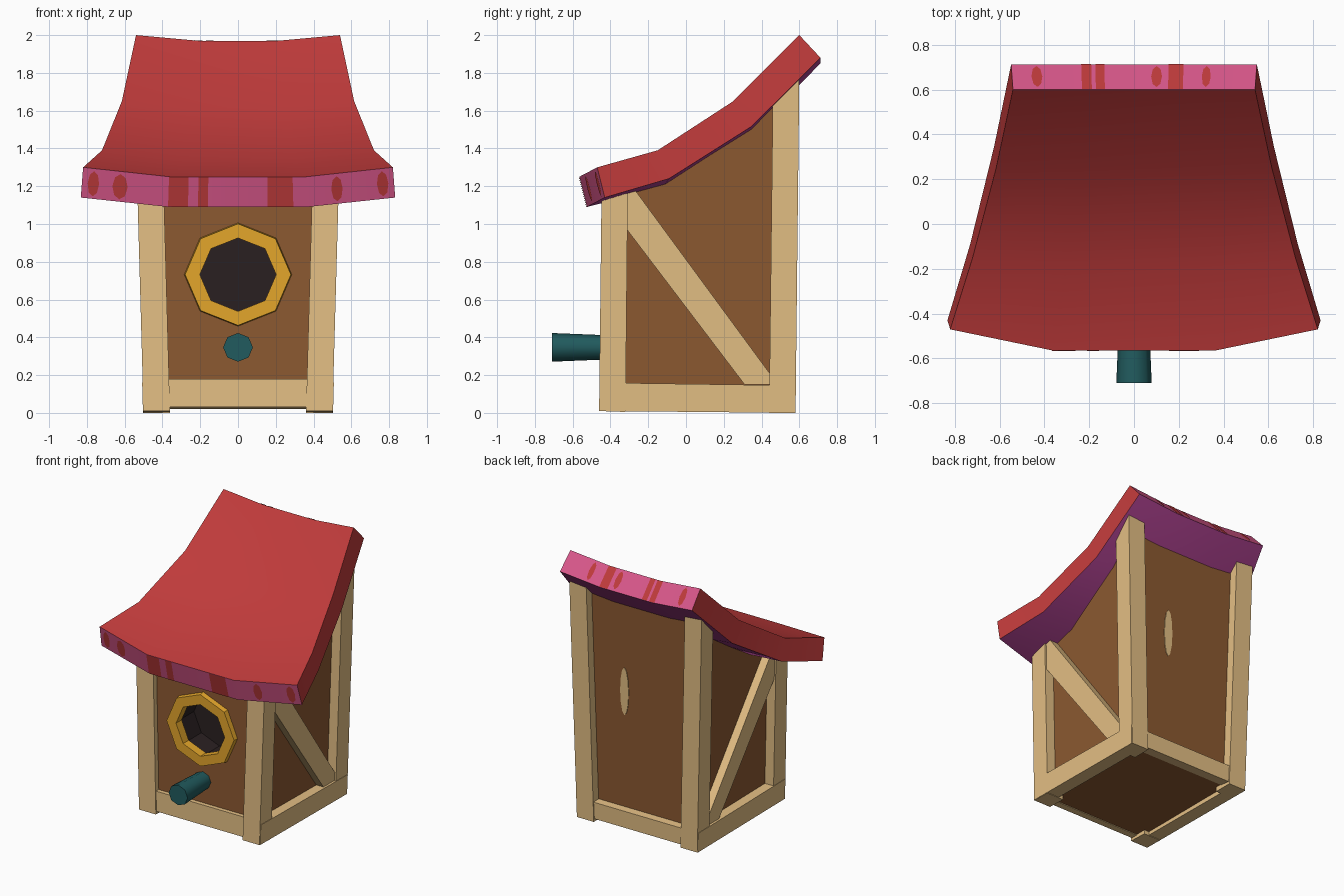
import bpy, bmesh, math
from mathutils import Vector

if "Cube" in bpy.data.objects:
    bpy.data.objects.remove(bpy.data.objects["Cube"])


def mat(name, hexcode):
    def lin(c):
        return c / 12.92 if c <= 0.04045 else ((c + 0.055) / 1.055) ** 2.4
    m = bpy.data.materials.new(name)
    m.diffuse_color = [lin(int(hexcode[i:i + 2], 16) / 255) for i in (0, 2, 4)] + [1]
    m.use_nodes = True
    m.node_tree.nodes["Principled BSDF"].inputs["Base Color"].default_value = m.diffuse_color
    return m


TAN = mat("tan timber", "E4BF84")
BROWN = mat("brown board", "8C5931")
RED = mat("red roof", "C03B3B")
PINK = mat("pink rim", "D8578A")
PURPLE = mat("purple underside", "B24494")
GOLD = mat("gold ring", "E4A62B")
TEAL = mat("teal perch", "215B5E")
DARK = mat("dark inside", "2A2021")

LEAN = 0.028      # the walls spread outward with height


def finish(name, bm, mats, recalc=True):
    if recalc:
        bmesh.ops.recalc_face_normals(bm, faces=bm.faces)
    me = bpy.data.meshes.new(name)
    bm.to_mesh(me)
    bm.free()
    for m in mats:
        me.materials.append(m)
    ob = bpy.data.objects.new(name, me)
    bpy.context.collection.objects.link(ob)
    return ob


def smooth(ob, degrees):
    bpy.ops.object.select_all(action='DESELECT')
    ob.select_set(True)
    bpy.context.view_layer.objects.active = ob
    bpy.ops.object.shade_smooth_by_angle(angle=math.radians(degrees))


def skin(bm, a, b):
    """Solid between two matching vertex loops."""
    n = len(a)
    bm.faces.new(a)
    bm.faces.new(b[::-1])
    for i in range(n):
        bm.faces.new((a[i], b[i], b[(i + 1) % n], a[(i + 1) % n]))


def side_part(name, profile, x0, x1, mats, both=True):
    """Extrude a (y, z) profile from x0 to x1, leaning out; mirrored if both."""
    bm = bmesh.new()
    for s in ((1, -1) if both else (1,)):
        loops = []
        for x in (x0, x1):
            k = 1 if x > 0 else -1
            loops.append([bm.verts.new((s * (x + k * LEAN * z), y, z)) for y, z in profile])
        skin(bm, *loops)
    return finish(name, bm, mats)


def lathe(name, prof, zc, mats, closed=False, index=0):
    """Eight-sided, slightly flattened part about a y-directed axis; prof is (radius, y)."""
    bm = bmesh.new()
    rings = [[bm.verts.new((r * math.sin(i * math.pi / 4), y, zc + 0.96 * r * math.cos(i * math.pi / 4)))
              for i in range(8)] for r, y in prof]
    n = len(rings)
    for j in range(n if closed else n - 1):
        a, b = rings[j], rings[(j + 1) % n]
        for i in range(8):
            bm.faces.new((a[i], a[(i + 1) % 8], b[(i + 1) % 8], b[i]))
    if not closed:
        bm.faces.new(rings[0])
        bm.faces.new(rings[-1])
    for f in bm.faces:
        f.material_index = index
    return finish(name, bm, mats)


# Boarded body with a recessed entrance
body = side_part("body", [(-0.42, 0.035), (-0.407, 1.18), (-0.08, 1.28), (0.33, 1.58),
                          (0.537, 1.80), (0.515, 0.035)], -0.428, 0.428, [BROWN, DARK], both=False)
cutter = lathe("entrance_cutter", [(0.212, -0.6), (0.212, -0.22)], 0.732, [BROWN, DARK], index=1)
cutter.hide_render = True
mod = body.modifiers.new("entrance", 'BOOLEAN')
mod.operation = 'DIFFERENCE'
mod.solver = 'EXACT'
mod.object = cutter
bpy.context.view_layer.objects.active = body
bpy.ops.object.modifier_apply(modifier=mod.name)
bpy.data.objects.remove(cutter)

# Entrance ring and perch
lathe("entrance_ring", [(0.288, -0.39), (0.28, -0.447), (0.202, -0.447), (0.202, -0.38)], 0.732, [GOLD], closed=True)
smooth(lathe("perch", [(0.079, -0.71), (0.066, -0.40)], 0.347, [TEAL]), 60)

# Timber frame
side_part("front_posts", [(-0.46, 0.01), (-0.32, 0.005), (-0.308, 1.22), (-0.447, 1.18)], 0.36, 0.50, [TAN])
side_part("back_posts", [(0.44, 0), (0.58, 0), (0.60, 1.80), (0.46, 1.69)], 0.36, 0.50, [TAN])
side_part("side_rails", [(-0.455, 0.01), (0.575, 0), (0.578, 0.145), (-0.453, 0.16)], 0.40, 0.503, [TAN])
side_part("side_braces", [(-0.32, 1.21), (-0.32, 0.98), (0.31, 0.15), (0.45, 0.15), (0.45, 0.20),
                          (-0.27, 1.18)], 0.415, 0.488, [TAN])
side_part("front_rail", [(-0.452, 0.03), (-0.40, 0.03), (-0.40, 0.18), (-0.45, 0.18)], -0.37, 0.37, [TAN], both=False)
side_part("back_rail", [(0.49, 0.03), (0.572, 0.02), (0.575, 0.145), (0.49, 0.15)], -0.37, 0.37, [TAN], both=False)

# Pale oval patch on the back wall
bm = bmesh.new()
loops = [[bm.verts.new((0.14 + 0.035 * math.cos(t * math.pi / 6), y + 0.0125 * z, z))
          for t in range(12) for z in [1.02 + 0.18 * math.sin(t * math.pi / 6)]] for y in (0.513, 0.519)]
skin(bm, *loops)
finish("back_patch", bm, [TAN])

# Curved roof: rows run front to back
# edge y, edge z, half width, inner half width, middle shift in y and z, thickness offset y and z
ROWS = [(-0.47, 1.30, 0.82, 0.36, -0.095, -0.05, 0.04, -0.16),
        (-0.15, 1.39, 0.72, 0.30, -0.03, -0.045, 0.06, -0.15),
        (0.25, 1.65, 0.615, 0.25, 0.0, -0.035, 0.095, -0.135),
        (0.60, 2.00, 0.54, 0.21, 0.0, -0.03, 0.112, -0.12)]


def roof_point(row, x, t):
    """Point on a roof row at x; t runs from 0 (top) to 1 (bottom)."""
    y, z, w, wi, my, mz, oy, oz = ROWS[row]
    k = min(1, max(0, (w - abs(x)) / (w - wi)))
    return Vector((x * (1 + 0.015 * t), y + k * my + t * oy, z + k * mz + t * oz))


bm = bmesh.new()
top, bot = [[[bm.verts.new(roof_point(r, x, t)) for x in (-R[2], -R[3], R[3], R[2])]
             for r, R in enumerate(ROWS)] for t in (0, 1)]


def face(vs, index):
    bm.faces.new(vs).material_index = index


for c in range(3):
    for r in range(3):
        face((top[r][c], top[r][c + 1], top[r + 1][c + 1], top[r + 1][c]), 0)
        face((bot[r][c], bot[r + 1][c], bot[r + 1][c + 1], bot[r][c + 1]), 2)
    for r in (0, 3):
        face((top[r][c], top[r][c + 1], bot[r][c + 1], bot[r][c]), 1)
for r in range(3):
    for c in (0, 3):
        face((top[r][c], top[r + 1][c], bot[r + 1][c], bot[r][c]), 0)
smooth(finish("roof", bm, [RED, PINK, PURPLE]), 40)

# Red streaks painted on the front and back rims: (row, centre x, half width, oval?)
STREAKS = [(0, -0.76, 0.03, 1), (0, -0.62, 0.04, 1), (0, -0.313, 0.052, 0), (0, -0.183, 0.026, 0),
           (0, 0.222, 0.067, 0), (0, 0.52, 0.03, 1), (0, 0.76, 0.03, 1),
           (3, -0.43, 0.024, 1), (3, -0.21, 0.022, 0), (3, -0.15, 0.02, 0),
           (3, 0.10, 0.024, 1), (3, 0.185, 0.033, 0), (3, 0.32, 0.02, 1)]
bm = bmesh.new()
for row, x, h, oval in STREAKS:
    out = Vector((0, -0.97, -0.24)) if row == 0 else Vector((0, 0.73, 0.68))
    if oval:
        shape = [(math.cos(i * math.pi / 4), math.sin(i * math.pi / 4) * 0.85) for i in range(8)]
    else:
        shape = [(-1, -1), (1, -1), (1, 1), (-1, 1)]
    f = bm.faces.new([bm.verts.new(roof_point(row, x + h * u, 0.5 + 0.49 * v) + out * 0.003)
                      for u, v in shape])
    f.normal_update()
    if f.normal.dot(out) < 0:
        f.normal_flip()
finish("rim_streaks", bm, [RED], recalc=False)
